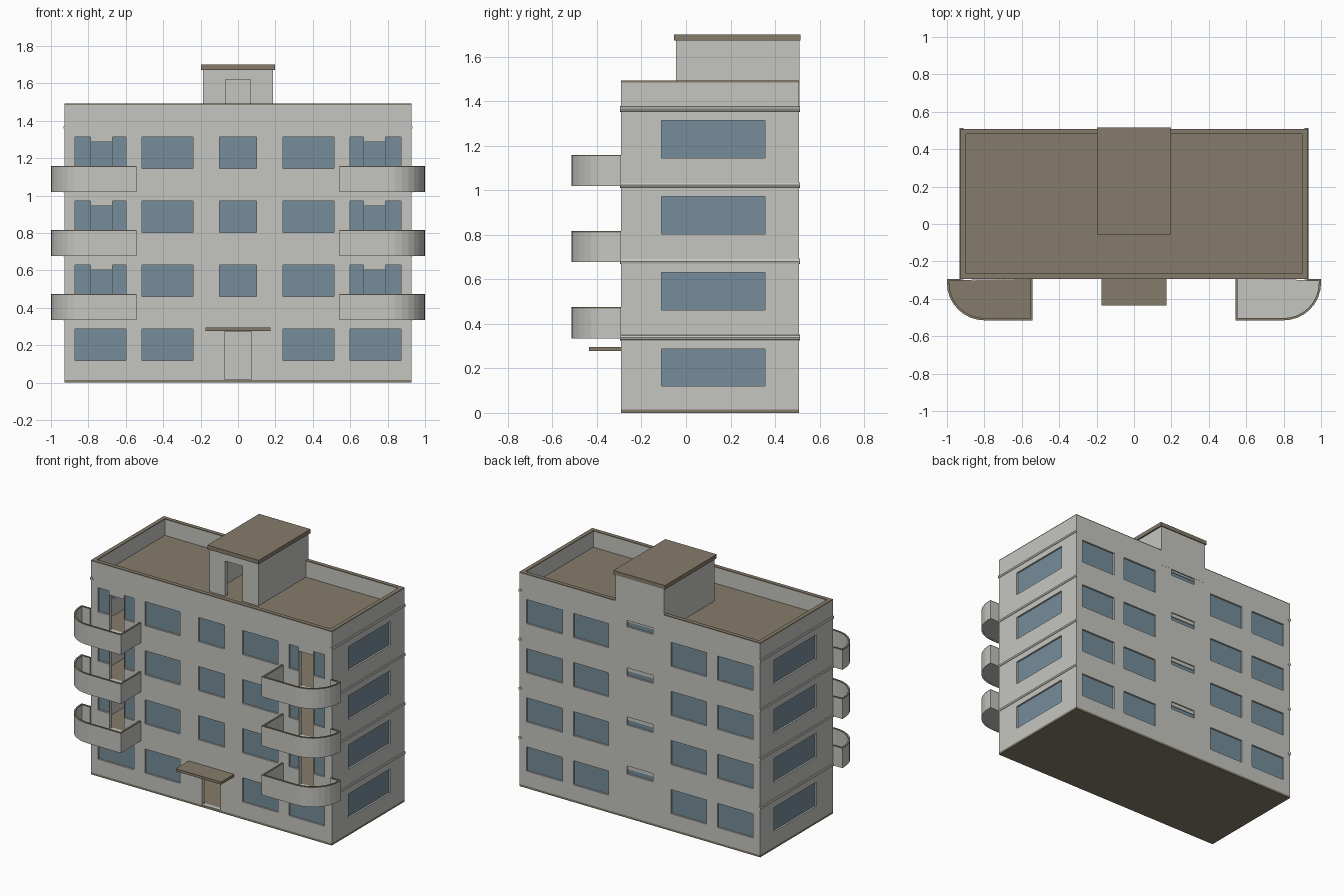
import bpy
import bmesh
from math import sin, cos, pi

cube = bpy.data.objects.get("Cube")
if cube:
    bpy.data.objects.remove(cube, do_unlink=True)


def material(name, rgb):
    m = bpy.data.materials.new(name)
    m.use_nodes = True
    m.diffuse_color = (*rgb, 1)
    m.node_tree.nodes["Principled BSDF"].inputs["Base Color"].default_value = (*rgb, 1)
    return m


PLASTER = material("pale plaster", (0.56, 0.56, 0.53))
BROWN = material("brown roofing", (0.235, 0.2, 0.145))
GLASS = material("blue glass", (0.18, 0.265, 0.32))


def finish(bm, name, *mats):
    bmesh.ops.recalc_face_normals(bm, faces=bm.faces)
    me = bpy.data.meshes.new(name)
    bm.to_mesh(me)
    bm.free()
    for m in mats:
        me.materials.append(m)
    ob = bpy.data.objects.new(name, me)
    bpy.context.scene.collection.objects.link(ob)
    return ob


def add_box(bm, x0, x1, y0, y1, z0, z1):
    v = [bm.verts.new((x, y, z)) for x in (x0, x1) for y in (y0, y1) for z in (z0, z1)]
    for f in ((0, 1, 3, 2), (4, 6, 7, 5), (0, 4, 5, 1), (2, 3, 7, 6), (0, 2, 6, 4), (1, 5, 7, 3)):
        bm.faces.new([v[i] for i in f])


def boxes(name, mat, *dims):
    bm = bmesh.new()
    for d in dims:
        add_box(bm, *d)
    return finish(bm, name, mat)


def cut(ob, *dims):
    cutter = boxes("cutter", PLASTER, *dims)
    cutter.hide_render = True
    mod = ob.modifiers.new("openings", "BOOLEAN")
    mod.operation = "DIFFERENCE"
    mod.solver = "EXACT"
    mod.object = cutter
    bpy.context.view_layer.objects.active = ob
    bpy.ops.object.modifier_apply(modifier=mod.name)
    bpy.data.objects.remove(cutter, do_unlink=True)


# Main dimensions
W, FRONT, BACK, TOP = 0.9275, -0.293, 0.508, 1.49
T, STOREY, BASE = 0.028, 0.342, 0.015
openings, panes, lintels = [], [], []


def wall_rect(side, a, b, z0, z1, glazed=True):
    """Opening in one wall, with a thin pane set back in it."""
    def slab(near, far):
        if side == "front":
            return (a, b, FRONT + near, FRONT + far, z0, z1)
        if side == "back":
            return (a, b, BACK - far, BACK - near, z0, z1)
        s = 1 if side == "left" else -1
        x0, x1 = sorted((s * (W - near), s * (W - far)))
        return (x0, x1, a, b, z0, z1)
    openings.append(slab(-0.02, T + 0.01))
    if glazed:
        panes.append(slab(0.012, 0.018))


# Windows and doors, storey by storey
for i in range(4):
    z = i * STOREY
    lo, hi = z + 0.12, z + 0.288
    for s in (-1, 1):
        def pair(side, a, b, z0=lo, z1=hi, glazed=True):
            wall_rect(side, *sorted((s * a, s * b)), z0, z1, glazed)
        pair("front", 0.24, 0.5125)
        pair("back", 0.24, 0.5125)
        pair("back", 0.5975, 0.8725)
        if i == 0:
            pair("front", 0.5975, 0.8725)
        else:
            pair("front", 0.5975, 0.672)
            pair("front", 0.788, 0.8725)
            pair("front", 0.674, 0.786, z + 0.012, z + 0.26, False)
    for side in ("left", "right"):
        wall_rect(side, -0.11, 0.355, lo, hi)
    if i:
        wall_rect("front", -0.1, 0.1, lo, hi)
    wall_rect("back", -0.1, 0.1, z + 0.305, z + 0.335)
    lintels.append((-0.1, 0.1, BACK - 0.02, BACK - 0.008, z + 0.336, z + 0.362))
    openings[-1] = (*openings[-1][:5], z + 0.362)
wall_rect("front", -0.072, 0.072, BASE + 0.002, 0.275, False)

walls = boxes("outer_walls", PLASTER, (-W, W, FRONT, BACK, BASE, TOP - 0.005))
cut(walls, (-W + T, W - T, FRONT + T, BACK - T, BASE - 0.1, TOP + 0.2))
cut(walls, *openings)
boxes("window_panes", GLASS, *panes)
boxes("stair_window_lintels", PLASTER, *lintels)
boxes("base_slab", BROWN, (-W, W, FRONT, BACK, 0, BASE))

# Floors and flat roof: brown on top, plaster below
bm = bmesh.new()
for i in range(1, 5):
    z = i * STOREY
    add_box(bm, -W + T, W - T, FRONT + T, BACK - T, z - 0.012, z + 0.008)
floors = finish(bm, "floors_and_roof", PLASTER, BROWN)
for p in floors.data.polygons:
    p.material_index = int(p.normal.z > 0.5)

# Parapet coping
boxes("parapet_coping", BROWN,
      (-W, W, FRONT, FRONT + T, TOP - 0.005, TOP + 0.002),
      (-W, W, BACK - T, BACK, TOP - 0.005, TOP + 0.002),
      (-W, -W + T, FRONT + T, BACK - T, TOP - 0.005, TOP + 0.002),
      (W - T, W, FRONT + T, BACK - T, TOP - 0.005, TOP + 0.002))

# Slim mouldings along the end walls at each floor
bm = bmesh.new()
for i in range(1, 5):
    for s in (-1, 1):
        rings = []
        for y in (FRONT - 0.004, BACK + 0.004):
            rings.append([bm.verts.new((s * (W - 0.005) + 0.011 * cos(k * pi / 4), y,
                                        i * STOREY - 0.003 + 0.013 * sin(k * pi / 4)))
                          for k in range(8)])
        for k in range(8):
            n = (k + 1) % 8
            bm.faces.new((rings[0][k], rings[0][n], rings[1][n], rings[1][k]))
        for r in rings:
            bm.faces.new(r)
finish(bm, "floor_mouldings", PLASTER)

# Roof stair house with an open doorway
ROOF = 4 * STOREY + 0.008
house = boxes("stair_house", PLASTER, (-0.188, 0.188, -0.045, BACK + 0.001, ROOF, 1.672))
cut(house, (-0.165, 0.165, -0.02, BACK - 0.025, ROOF - 0.05, 1.66))
cut(house, (-0.068, 0.068, -0.1, 0, ROOF - 0.05, 1.62))
boxes("stair_house_roof", BROWN, (-0.198, 0.198, -0.055, 0.515, 1.672, 1.7))

# Entrance canopy
boxes("entrance_canopy", BROWN, (-0.175, 0.175, -0.435, FRONT, 0.277, 0.295))


# Balconies with one rounded outer corner
def outline(s, t):
    r = 0.2
    pts = [(0.5425 + t, FRONT), (0.5425 + t, -0.515 + t)]
    for k in range(9):
        a = k / 8 * pi / 2
        pts.append((0.8 + (r - t) * sin(a), -0.315 - (r - t) * cos(a)))
    pts += [(1 - t, FRONT - t), (W, FRONT - t)]
    return [(s * x, y) for x, y in pts]


def band(name, mat, s, z0, z1, t):
    bm = bmesh.new()
    rows = [[bm.verts.new((x, y, z)) for x, y in outline(s, d)]
            for d, z in ((0, z0), (0, z1), (t, z1), (t, z0))]
    for j in range(4):
        a, b = rows[j], rows[(j + 1) % 4]
        for k in range(len(a) - 1):
            bm.faces.new((a[k], a[k + 1], b[k + 1], b[k]))
    for k in (0, -1):
        bm.faces.new([r[k] for r in rows])
    finish(bm, name, mat)


def plate(name, mat, s, z0, z1, t):
    bm = bmesh.new()
    lo, hi = [[bm.verts.new((x, y, z)) for x, y in outline(s, t)] for z in (z0, z1)]
    bm.faces.new(lo)
    bm.faces.new(hi)
    for k in range(len(lo)):
        n = (k + 1) % len(lo)
        bm.faces.new((lo[k], lo[n], hi[n], hi[k]))
    finish(bm, name, mat)


for i in range(1, 4):
    z = i * STOREY - 0.007
    for s, side, floor_mat in ((-1, "right", BROWN), (1, "left", PLASTER)):
        tag = f"{side}_balcony_{i}"
        band(tag + "_parapet", PLASTER, s, z, z + 0.134, 0.012)
        band(tag + "_rail", BROWN, s, z + 0.134, z + 0.14, 0.012)
        plate(tag + "_slab", PLASTER, s, z + 0.001, z + 0.01, 0.006)
        plate(tag + "_floor", floor_mat, s, z + 0.01, z + 0.015, 0.01)
